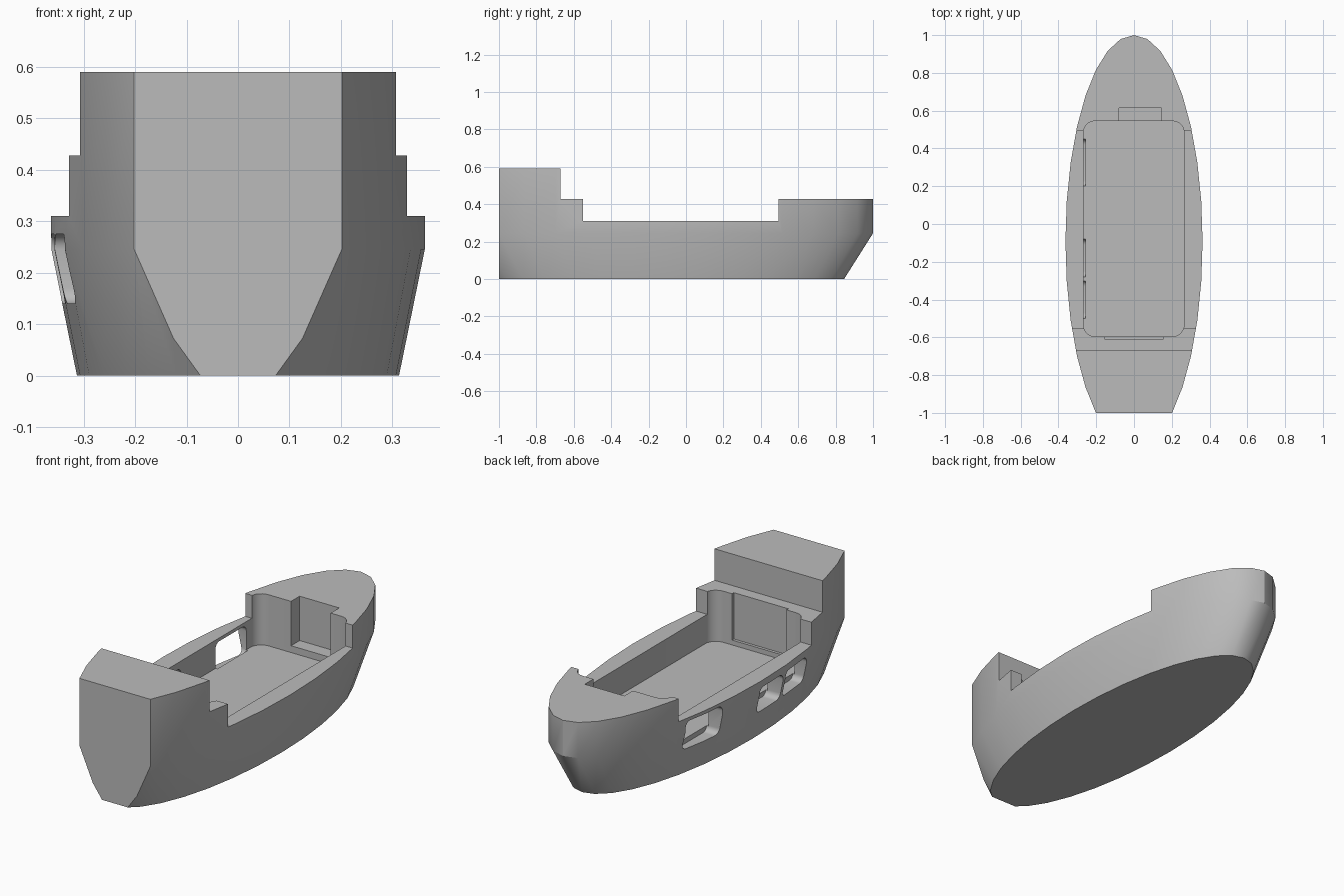
import bpy, bmesh, math
from mathutils import Vector

old = bpy.data.objects.get("Cube")
if old:
    bpy.data.objects.remove(old, do_unlink=True)

grey = bpy.data.materials.new("hull_grey")
grey.use_nodes = True
colour = (0.5, 0.5, 0.5, 1)
grey.diffuse_color = colour
grey.node_tree.nodes["Principled BSDF"].inputs["Base Color"].default_value = colour


def loft(name, rings):
    """Closed solid through matching rings of points."""
    bm = bmesh.new()
    loops = [[bm.verts.new(p) for p in ring] for ring in rings]
    n = len(loops[0])
    for low, high in zip(loops, loops[1:]):
        for i in range(n):
            j = (i + 1) % n
            bm.faces.new((low[i], low[j], high[j], high[i]))
    bm.faces.new(loops[0][::-1])
    bm.faces.new(loops[-1])
    bmesh.ops.recalc_face_normals(bm, faces=bm.faces)
    mesh = bpy.data.meshes.new(name)
    bm.to_mesh(mesh)
    bm.free()
    obj = bpy.data.objects.new(name, mesh)
    mesh.materials.append(grey)
    bpy.context.collection.objects.link(obj)
    return obj


def rounded(u0, u1, v0, v1, r, steps=6):
    """Rounded rectangle outline as (u, v) pairs."""
    pts = []
    corners = ((u1 - r, v1 - r), (u0 + r, v1 - r), (u0 + r, v0 + r), (u1 - r, v0 + r))
    for k, (cu, cv) in enumerate(corners):
        for s in range(steps + 1):
            a = math.pi / 2 * (k + s / steps)
            pts.append((cu + r * math.cos(a), cv + r * math.sin(a)))
    return pts


def box(name, x0, x1, y0, y1, z0, z1):
    base = ((x0, y0), (x1, y0), (x1, y1), (x0, y1))
    return loft(name, [[(x, y, z) for x, y in base] for z in (z0, z1)])


def cut(target, cutter):
    mod = target.modifiers.new("cut", "BOOLEAN")
    mod.operation = "DIFFERENCE"
    mod.solver = "EXACT"
    mod.object = cutter
    cutter.hide_render = True
    bpy.context.view_layer.objects.active = target
    bpy.ops.object.modifier_apply(modifier=mod.name)
    bpy.data.objects.remove(cutter, do_unlink=True)


# Hull: elliptical sections, flared below and upright above
SIDES, MID_Y = 32, -0.092


def ellipse(a, b, z):
    turn = 2 * math.pi / SIDES
    return [(a * math.cos(i * turn), MID_Y + b * math.sin(i * turn), z) for i in range(SIDES)]


hull = loft("hull", [ellipse(0.313, 0.937, 0), ellipse(0.363, 1.092, 0.245),
                     ellipse(0.363, 1.092, 0.59)])

# Flat transom and stepped deck
cut(hull, box("transom_cutter", -1, 1, -2, -1, -1, 1))
cut(hull, box("foredeck_cutter", -1, 1, -0.67, 2, 0.428, 1))
cut(hull, box("bulwark_cutter", -1, 1, -0.55, 0.495, 0.31, 1))

# Hold with rounded corners
outline = rounded(-0.268, 0.265, -0.595, 0.545, 0.06)
cut(hull, loft("hold_cutter", [[(x, y, z) for x, y in outline] for z in (0.165, 1)]))

# Alcove in the bow wall and shallow panel in the stern wall
cut(hull, box("alcove_cutter", -0.08, 0.145, 0.5, 0.615, 0.2, 1))
cut(hull, box("panel_cutter", -0.155, 0.155, -0.56, -0.61, 0.19, 1))

# Openings along the right side
for y0, y1, top in ((0.2, 0.45, 0.293), (-0.28, -0.08, 0.275), (-0.5, -0.3, 0.275)):
    outline = rounded(y0, y1, 0.14, top, 0.03)
    cut(hull, loft("opening_cutter", [[(x, y, z) for y, z in outline] for x in (-0.6, -0.258)]))

# Smooth sides with sharp edges
bpy.ops.object.select_all(action="DESELECT")
hull.select_set(True)
bpy.context.view_layer.objects.active = hull
bpy.ops.object.shade_smooth_by_angle(angle=math.radians(30))
